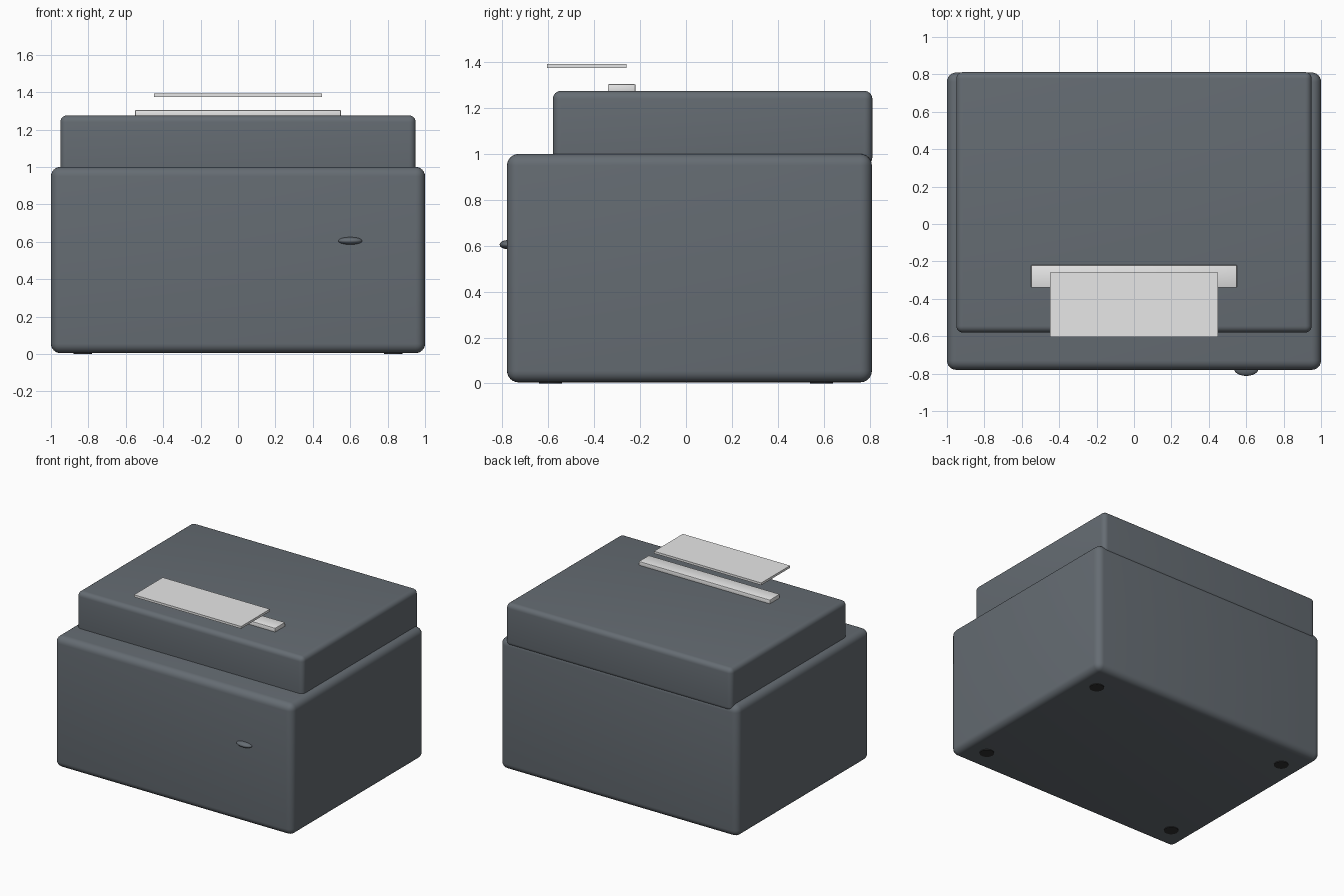
import bpy, math

if "Cube" in bpy.data.objects:
    bpy.data.objects.remove(bpy.data.objects["Cube"])


def material(name, rgb):
    m = bpy.data.materials.new(name)
    m.diffuse_color = (*rgb, 1)
    m.use_nodes = True
    m.node_tree.nodes["Principled BSDF"].inputs["Base Color"].default_value = m.diffuse_color
    return m


CASE = material("slate_grey", (0.13, 0.15, 0.17))
WHITE = material("paper_white", (0.80, 0.80, 0.80))
RUBBER = material("rubber_black", (0.03, 0.03, 0.03))


def finish(name, mat):
    ob = bpy.context.object
    ob.name = name
    ob.data.materials.append(mat)
    bpy.ops.object.shade_smooth_by_angle(angle=math.radians(40))
    return ob


def box(name, mat, lo, hi, bevel=0.0, segments=6):
    centre = [(a + b) / 2 for a, b in zip(lo, hi)]
    bpy.ops.mesh.primitive_cube_add(size=1, location=centre)
    bpy.context.object.scale = [b - a for a, b in zip(lo, hi)]
    bpy.ops.object.transform_apply(location=False, rotation=False, scale=True)
    if bevel:
        mod = bpy.context.object.modifiers.new("rounding", 'BEVEL')
        mod.width, mod.segments = bevel, segments
        bpy.ops.object.modifier_apply(modifier=mod.name)
    return finish(name, mat)


# Rounded housing and the set-back lid that is flush with its rear
box("body", CASE, (-1, -0.78, 0.005), (1, 0.81, 1.0), 0.05)
box("lid", CASE, (-0.95, -0.58, 0.95), (0.95, 0.812, 1.275), 0.035)

# Paper exit bar and the sheet hovering above it
box("paper_slot", WHITE, (-0.55, -0.34, 1.265), (0.55, -0.22, 1.304), 0.004, 2)
box("paper_sheet", WHITE, (-0.45, -0.605, 1.375), (0.45, -0.26, 1.392))

# Oval feed button bulging from the front
bpy.ops.mesh.primitive_uv_sphere_add(segments=32, ring_count=16, radius=1,
                                     location=(0.6, -0.775, 0.605))
bpy.context.object.scale = (0.065, 0.037, 0.02)
bpy.ops.object.transform_apply(location=False, rotation=False, scale=True)
finish("feed_button", CASE)

# Thin round feet under the corners
for x in (-0.83, 0.83):
    for y in (-0.59, 0.59):
        bpy.ops.mesh.primitive_cylinder_add(vertices=32, radius=0.05, depth=0.02,
                                            location=(x, y, 0.01))
        finish("foot", RUBBER)
